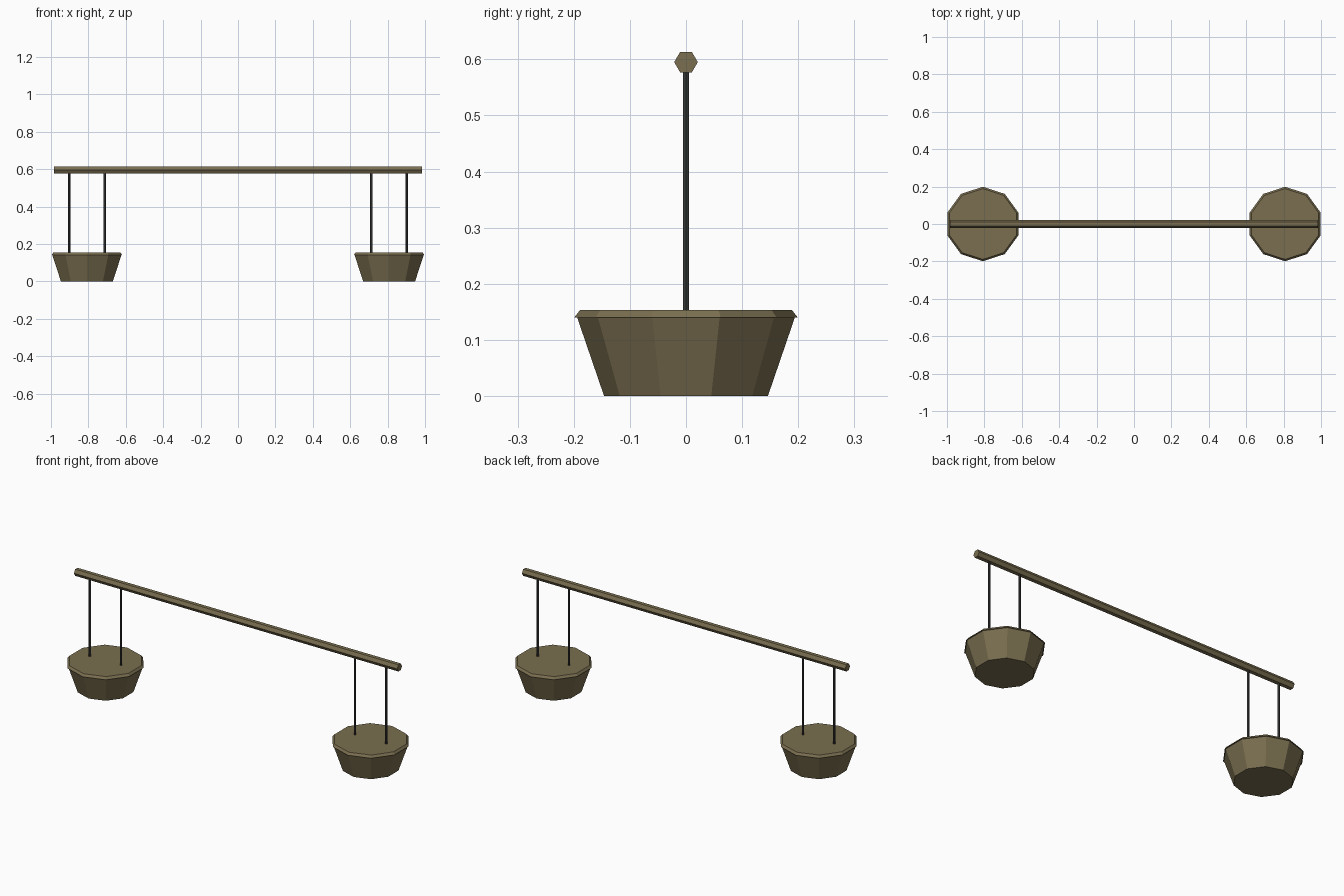
import bpy, bmesh, math
from mathutils import Matrix

if "Cube" in bpy.data.objects:
    bpy.data.objects.remove(bpy.data.objects["Cube"])


def material(name, rgb):
    m = bpy.data.materials.new(name)
    m.diffuse_color = (*rgb, 1)
    m.use_nodes = True
    m.node_tree.nodes["Principled BSDF"].inputs["Base Color"].default_value = m.diffuse_color
    return m


WOOD = material("olive brown wood", (0.195, 0.157, 0.080))
ROPE = material("dark grey rope", (0.040, 0.044, 0.040))


def lathe(name, profile, sides, start, mat, matrix):
    """Stack flat-sided rings of (radius, height) and cap both ends."""
    bm = bmesh.new()
    rings = []
    for r, z in profile:
        rings.append([bm.verts.new((r * math.cos(start + math.tau * i / sides),
                                    r * math.sin(start + math.tau * i / sides), z))
                      for i in range(sides)])
    for a, b in zip(rings, rings[1:]):
        for i in range(sides):
            j = (i + 1) % sides
            bm.faces.new((a[i], a[j], b[j], b[i]))
    bm.faces.new(rings[0][::-1])
    bm.faces.new(rings[-1])
    bmesh.ops.recalc_face_normals(bm, faces=bm.faces)
    me = bpy.data.meshes.new(name)
    bm.to_mesh(me)
    bm.free()
    me.materials.append(mat)
    ob = bpy.data.objects.new(name, me)
    ob.matrix_world = matrix
    bpy.context.collection.objects.link(ob)
    return ob


# Hexagonal carrying pole along x
lathe("pole", [(0.021, -0.985), (0.021, 0.985)], 6, math.pi / 2, WOOD,
      Matrix.Translation((0, 0, 0.595)) @ Matrix.Rotation(math.pi / 2, 4, 'Y'))

# Ten-sided tub with a thin overhanging lip and flat top
TUB = [(0.146, 0), (0.194, 0.14), (0.199, 0.14), (0.189, 0.153)]

for side, label in ((-1, "left"), (1, "right")):
    cx = side * 0.808
    lathe(label + "_tub", TUB, 10, math.pi / 2, WOOD, Matrix.Translation((cx, 0, 0)))
    # Two ropes hanging from the pole into the tub
    for k, where in ((-1, "outer"), (1, "inner")):
        lathe(f"{label}_{where}_rope", [(0.0065, 0.14), (0.0065, 0.59)], 6, 0, ROPE,
              Matrix.Translation((cx - side * k * 0.095 * -1, 0, 0)))
